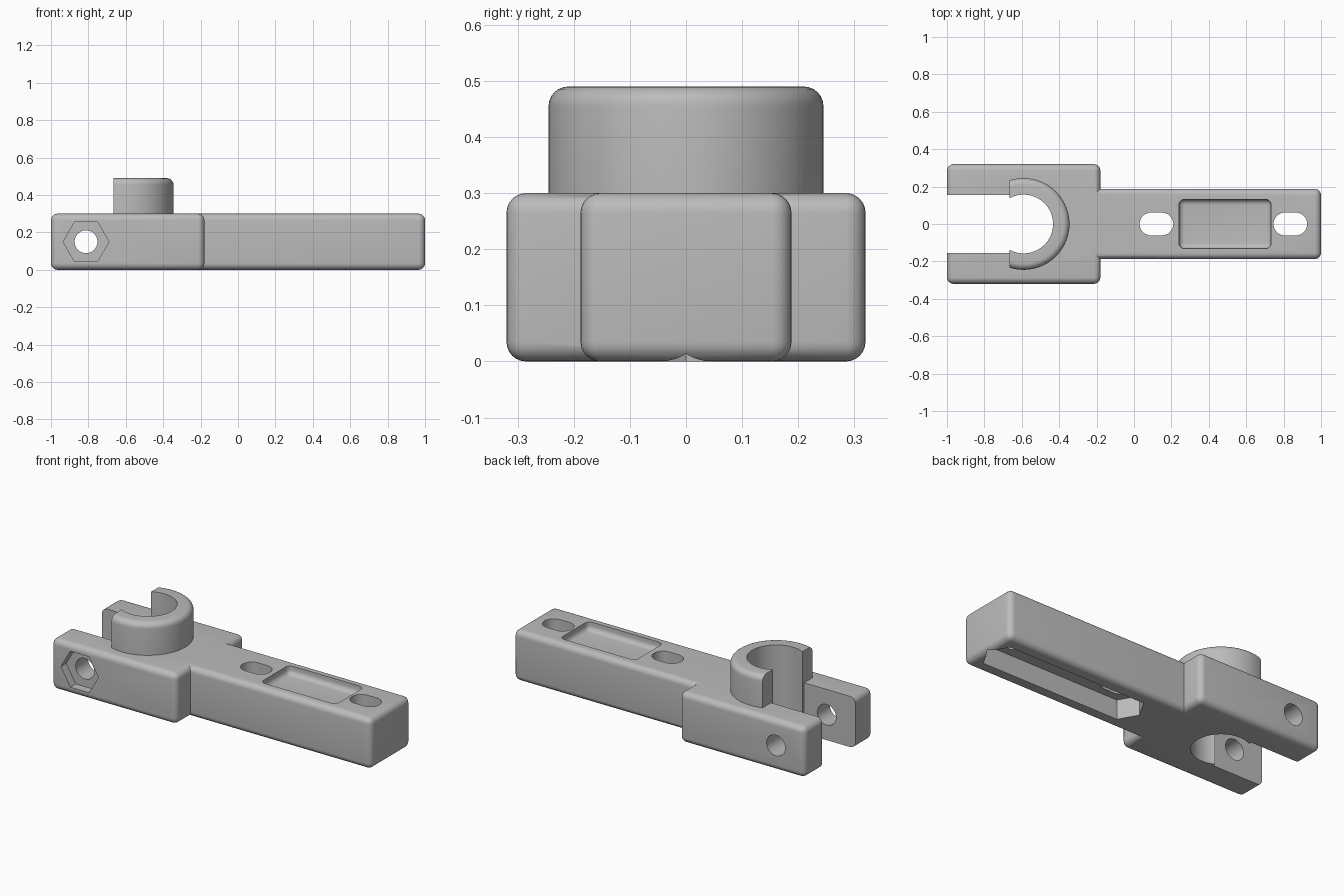
import bpy
import bmesh
from math import cos, sin, pi, radians
from mathutils import Matrix

old = bpy.data.objects.get("Cube")
if old:
    bpy.data.objects.remove(old)

FILLET = 0.035
TOP = 0.30

grey = bpy.data.materials.new("plain_grey")
grey.use_nodes = True
COLOUR = (0.5, 0.5, 0.5, 1)
grey.diffuse_color = COLOUR
grey.node_tree.nodes["Principled BSDF"].inputs["Base Color"].default_value = COLOUR


def finish(name, bm):
    bmesh.ops.recalc_face_normals(bm, faces=bm.faces)
    mesh = bpy.data.meshes.new(name)
    bm.to_mesh(mesh)
    bm.free()
    mesh.materials.append(grey)
    obj = bpy.data.objects.new(name, mesh)
    bpy.context.collection.objects.link(obj)
    return obj


def round_edges(bm, edges, radius):
    bmesh.ops.bevel(bm, geom=edges, offset=radius, segments=6,
                    profile=0.5, affect='EDGES', clamp_overlap=True)


def box(name, x, y, z, radius=0):
    """Box spanning the given ranges, with optional rounded edges."""
    bm = bmesh.new()
    bmesh.ops.create_cube(bm, size=1)
    for v in bm.verts:
        v.co = [r[0] if c < 0 else r[1] for c, r in zip(v.co, (x, y, z))]
    if radius:
        round_edges(bm, bm.edges[:], radius)
    return finish(name, bm)


def prism(name, outline, z0, z1, top_radius=0, matrix=Matrix()):
    """Extrude a flat outline from z0 to z1, then place it by a matrix."""
    bm = bmesh.new()
    face = bm.faces.new([bm.verts.new((x, y, z0)) for x, y in outline])
    out = bmesh.ops.extrude_face_region(bm, geom=[face])
    verts = [g for g in out["geom"] if isinstance(g, bmesh.types.BMVert)]
    bmesh.ops.translate(bm, verts=verts, vec=(0, 0, z1 - z0))
    if top_radius:
        rim = [e for e in bm.edges if all(v.co.z > z1 - 1e-5 for v in e.verts)]
        round_edges(bm, rim, top_radius)
    bm.transform(matrix)
    return finish(name, bm)


def polygon(cx, radius, sides, stretch=0.0):
    """Regular polygon along x, its two halves pulled apart by stretch."""
    pts = []
    for half, shift in ((0, stretch), (1, -stretch)):
        for i in range(sides // 2 + 1):
            a = -pi / 2 + pi * half + 2 * pi * i / sides
            pts.append((cx + shift + radius * cos(a), radius * sin(a)))
    return pts


def ring(cx, radius, sides, stretch=0.0):
    """Polygon with points on the x axis, optionally lengthened along x."""
    pts = []
    for i in range(sides):
        a = 2 * pi * i / sides
        c = cos(a)
        pts.append((cx + radius * c + (stretch if c > 0 else -stretch), radius * sin(a)))
    return pts


def combine(target, tool, operation):
    mod = target.modifiers.new(operation.lower(), 'BOOLEAN')
    mod.operation = operation
    mod.solver = 'EXACT'
    mod.object = tool
    bpy.context.view_layer.objects.active = target
    bpy.ops.object.modifier_apply(modifier=mod.name)
    bpy.data.objects.remove(tool)


# Solid parts: fork block, long arm and raised collar
body = box("clamp_bracket", (-1, -0.18), (-0.32, 0.32), (0, TOP), FILLET)
arm = box("arm", (-0.32, 1), (-0.188, 0.188), (0, TOP), FILLET)
combine(body, arm, 'UNION')
COLLAR_X, CUT_X = -0.59, -0.665
collar = prism("collar", ring(COLLAR_X, 0.245, 96), 0.15, 0.49, FILLET)
combine(body, collar, 'UNION')

# Open the collar and the fork
cutters = [
    box("collar_trim", (-1.2, CUT_X), (-0.5, 0.5), (TOP, 0.6)),
    box("fork_gap", (-1.2, CUT_X), (-0.155, 0.155), (-0.1, 0.6)),
    prism("collar_bore", ring(COLLAR_X, 0.157, 96), -0.1, 0.6),
]

# Cross bolt hole, with a hexagonal nut seat on the front
side = Matrix.Translation((-0.8125, 0, 0.15)) @ Matrix.Rotation(radians(90), 4, 'X')
cutters += [
    prism("bolt_hole", ring(0, 0.061, 48), -0.5, 0.5, 0, side),
    prism("nut_seat", ring(0, 0.1225, 6), 0.27, 0.5, 0, side),
]

# Arm: shallow top pocket, two slots and a long nut channel underneath
cutters.append(box("top_pocket", (0.24, 0.733), (-0.132, 0.132), (0.25, 0.45), 0.03))
for x in (0.12, 0.836):
    cutters.append(prism("slot", polygon(x, 0.061, 48, 0.029), -0.1, 0.4))
cutters.append(prism("nut_channel", ring(0.478, 0.125, 6, 0.39), -0.1, 0.115))

for cutter in cutters:
    combine(body, cutter, 'DIFFERENCE')

# Smooth the fillets and bores, keep hard edges
bpy.ops.object.select_all(action='DESELECT')
body.select_set(True)
bpy.context.view_layer.objects.active = body
bpy.ops.object.shade_smooth_by_angle(angle=radians(30))
